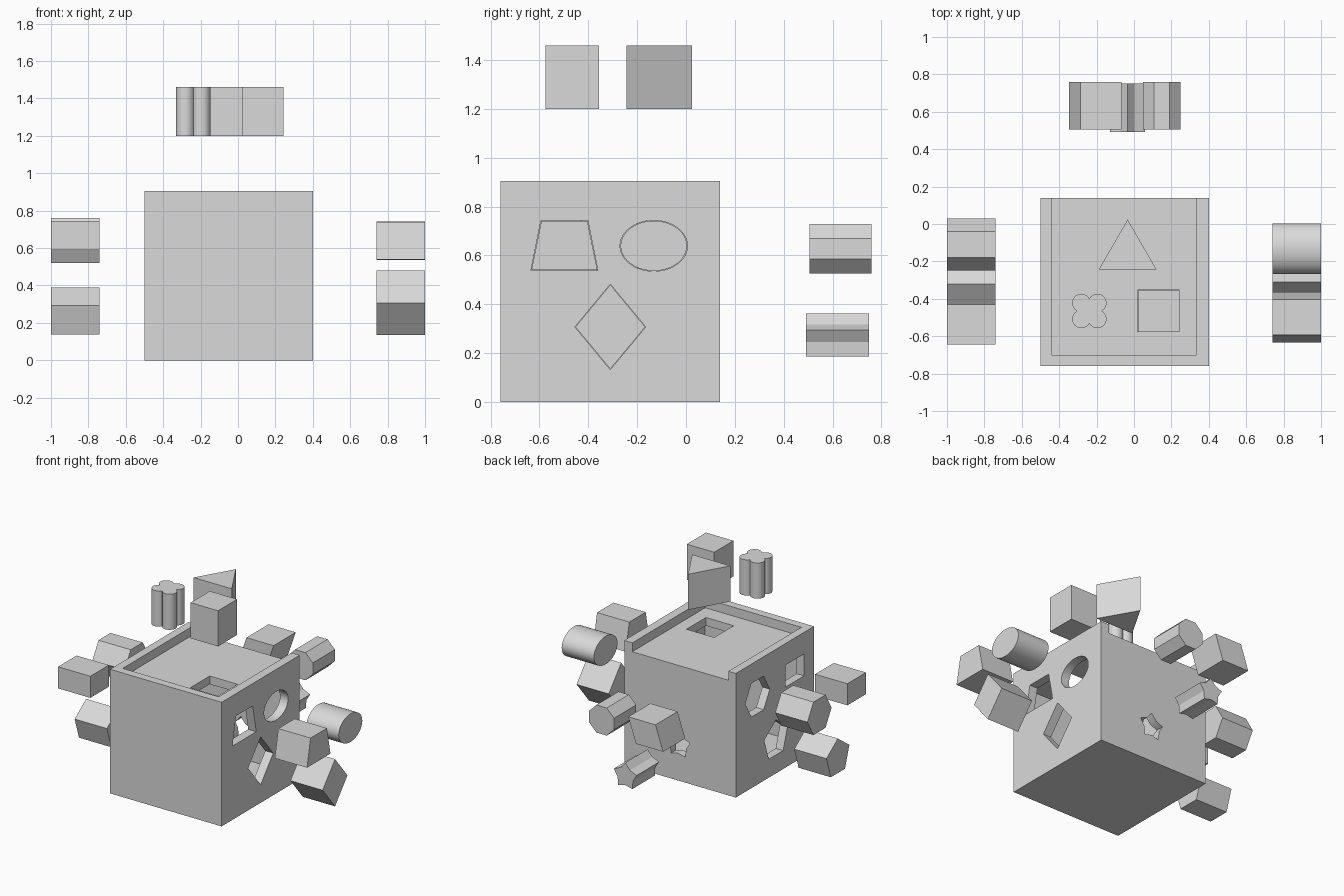
import bpy
import bmesh
from math import sin, cos, pi, atan2, sqrt
from mathutils import Vector

if "Cube" in bpy.data.objects:
    bpy.data.objects.remove(bpy.data.objects["Cube"], do_unlink=True)

grey = bpy.data.materials.new("plain grey")
grey.use_nodes = True
grey.diffuse_color = (0.7, 0.7, 0.7, 1)
grey.node_tree.nodes["Principled BSDF"].inputs["Base Color"].default_value = (0.7, 0.7, 0.7, 1)


# Profiles are lists of (u, v) points around their own centre
def polygon(sides, ru, rv=None, start=pi / 2):
    rv = rv or ru
    return [(ru * cos(start + 2 * pi * i / sides), rv * sin(start + 2 * pi * i / sides))
            for i in range(sides)]


def star(outer, inner):
    return [((inner if i % 2 else outer) * cos(pi / 2 + pi * i / 5),
             (inner if i % 2 else outer) * sin(pi / 2 + pi * i / 5)) for i in range(10)]


def slab(bottom, top, height, lean=0):
    h = height / 2
    return [(-bottom / 2 - lean, -h), (bottom / 2 - lean, -h),
            (top / 2 + lean, h), (-top / 2 + lean, h)]


def clover(offset, radius, steps=14):
    spread = atan2(offset, sqrt(radius ** 2 - offset ** 2))
    points = []
    for lobe in range(4):
        mid = pi / 4 + lobe * pi / 2
        cu, cv = offset * sqrt(2) * cos(mid), offset * sqrt(2) * sin(mid)
        half = pi / 4 + spread
        for i in range(steps):
            a = mid - half + 2 * half * i / steps
            points.append((cu + radius * cos(a), cv + radius * sin(a)))
    return points


# Axis letter gives the direction the profile is extruded along
PLACE = {
    "x": lambda u, v, w: (w, u, v),
    "y": lambda u, v, w: (u, w, v),
    "z": lambda u, v, w: (u, v, w),
}


def prism(name, profile, centre, axis, low, high, scale=1.0, smooth=False):
    bm = bmesh.new()
    place = PLACE[axis]
    base = [bm.verts.new(place(centre[0] + u * scale, centre[1] + v * scale, low))
            for u, v in profile]
    face = bm.faces.new(base)
    grown = bmesh.ops.extrude_face_region(bm, geom=[face])["geom"]
    bmesh.ops.translate(bm, vec=Vector(place(0, 0, high - low)),
                        verts=[g for g in grown if isinstance(g, bmesh.types.BMVert)])
    bmesh.ops.recalc_face_normals(bm, faces=bm.faces)
    mesh = bpy.data.meshes.new(name)
    bm.to_mesh(mesh)
    bm.free()
    mesh.materials.append(grey)
    obj = bpy.data.objects.new(name, mesh)
    bpy.context.collection.objects.link(obj)
    if smooth:
        smooth_edges(obj)
    return obj


def activate(obj):
    bpy.ops.object.select_all(action="DESELECT")
    obj.select_set(True)
    bpy.context.view_layer.objects.active = obj


def smooth_edges(obj):
    activate(obj)
    bpy.ops.object.shade_smooth_by_angle(angle=pi / 6)


def box(name, x0, x1, y0, y1, z0, z1):
    return prism(name, slab(x1 - x0, x1 - x0, y1 - y0),
                 ((x0 + x1) / 2, (y0 + y1) / 2), "z", z0, z1)


def cut(target, cutter):
    mod = target.modifiers.new("cut", "BOOLEAN")
    mod.operation = "DIFFERENCE"
    mod.solver = "EXACT"
    mod.object = cutter
    activate(target)
    bpy.ops.object.modifier_apply(modifier=mod.name)
    bpy.data.objects.remove(cutter, do_unlink=True)


# Hollow box, open at the top, with a slot at the back for the lid
body = box("box_body", -0.5, 0.4, -0.76, 0.14, 0, 0.905)
cut(body, box("cavity_cutter", -0.44, 0.335, -0.70, 0.08, 0.06, 1.0))
cut(body, box("slot_cutter", -0.44, 0.335, -0.2, 0.3, 0.78, 1.0))

# Sliding lid
lid = box("lid", -0.44, 0.335, -0.70, 0.14, 0.78, 0.84)

# name, profile, centre, axis, piece span, object to cut, hole span, smooth
RIGHT, LEFT = (0.74, 1.0), (-1.0, -0.74)
ABOVE, BEHIND = (1.2, 1.46), (0.505, 0.76)
pieces = [
    ("trapezoid_block", slab(0.274, 0.192, 0.204), (-0.498, 0.64), "x", RIGHT, body, (0.3, 0.5), False),
    ("oval_block", polygon(48, 0.138, 0.104), (-0.132, 0.639), "x", RIGHT, body, (0.3, 0.5), True),
    ("diamond_block", polygon(4, 0.145, 0.175), (-0.31, 0.307), "x", RIGHT, body, (0.3, 0.5), False),
    ("hexagon_block", polygon(6, 0.141, start=0), (-0.11, 0.641), "x", LEFT, body, (-0.6, -0.4), False),
    ("rectangle_block", slab(0.217, 0.217, 0.16), (-0.538, 0.667), "x", LEFT, body, (-0.6, -0.4), False),
    ("pentagon_block", polygon(5, 0.141), (-0.322, 0.249), "x", LEFT, body, (-0.6, -0.4), False),
    ("star_block", star(0.099, 0.066), (-0.035, 0.265), "y", (0.492, 0.75), body, (0.05, 0.25), False),
    ("octagon_block", polygon(8, 0.109, start=pi / 8), (0.149, 0.627), "y", BEHIND, None, None, False),
    ("slanted_block", slab(0.219, 0.219, 0.18, 0.031), (-0.207, 0.62), "y", BEHIND, None, None, False),
    ("square_block", slab(0.224, 0.224, 0.224), (0.132, -0.466), "z", ABOVE, lid, (0.7, 0.9), False),
    ("triangle_block", polygon(3, 0.178), (-0.034, -0.154), "z", ABOVE, None, None, False),
    ("clover_block", clover(0.043, 0.049), (-0.239, -0.465), "z", ABOVE, None, None, True),
]

# Shape blocks and their matching holes
for name, profile, centre, axis, span, target, hole, smooth in pieces:
    prism(name, profile, centre, axis, *span, scale=0.985 if target else 1.0, smooth=smooth)
    if target:
        cut(target, prism(name + "_cutter", profile, centre, axis, *hole))
smooth_edges(body)
